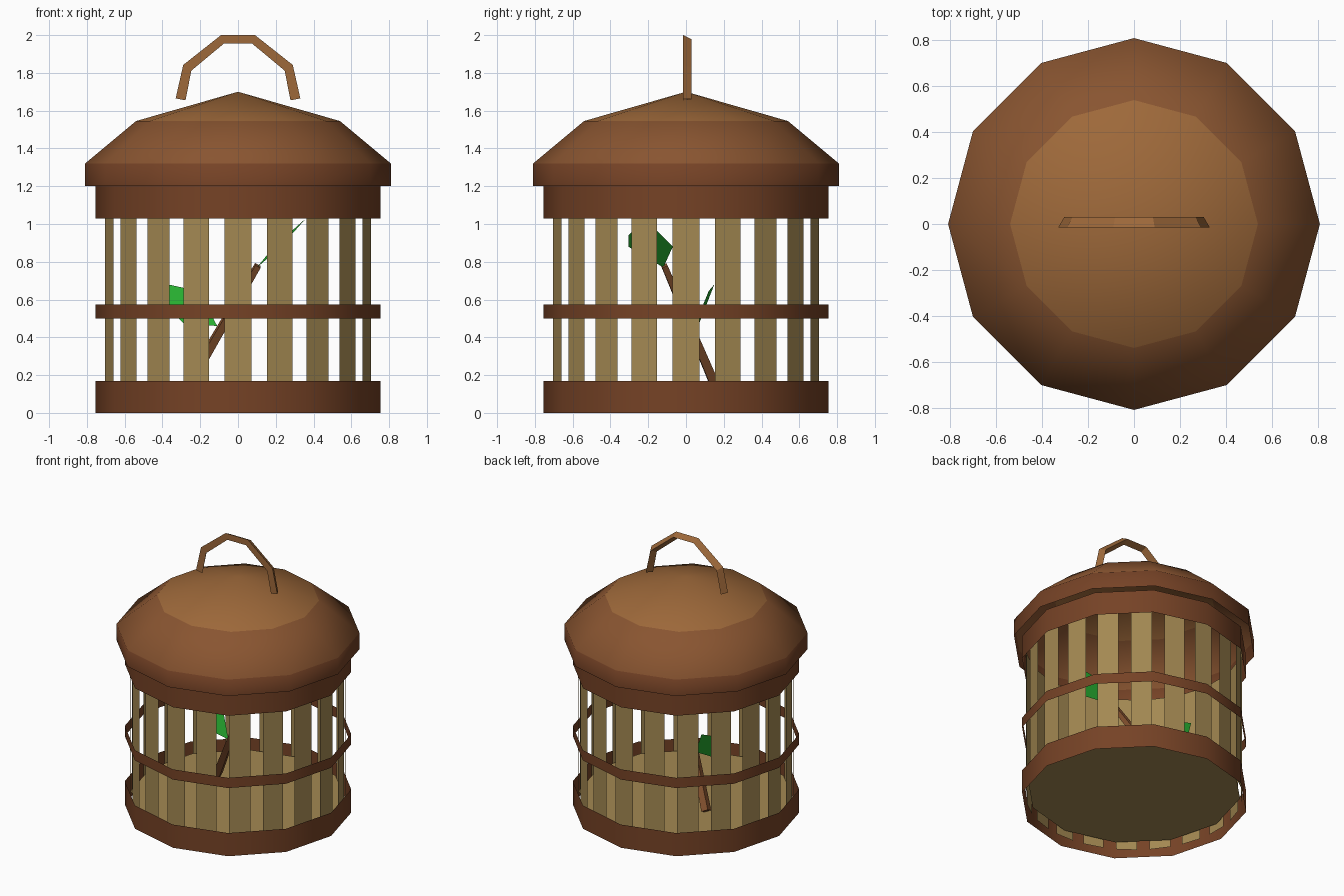
import bpy, bmesh
from math import sin, cos, pi
from mathutils import Vector

if "Cube" in bpy.data.objects:
    bpy.data.objects.remove(bpy.data.objects["Cube"])


def material(name, rgb):
    m = bpy.data.materials.new(name)
    m.diffuse_color = (*rgb, 1)
    m.use_nodes = True
    m.node_tree.nodes["Principled BSDF"].inputs["Base Color"].default_value = m.diffuse_color
    return m


ROOF = material("light_brown", (0.34, 0.14, 0.042))
EAVE = material("mid_brown", (0.25, 0.09, 0.03))
TRIM = material("red_brown", (0.18, 0.055, 0.019))
WOOD = material("tan_wood", (0.37, 0.25, 0.085))
LEAF = material("leaf_green", (0.02, 0.42, 0.03))


def build(name, verts, faces, mats, smooth=False, slots=None):
    me = bpy.data.meshes.new(name)
    me.from_pydata([tuple(v) for v in verts], [], faces)
    for m in mats:
        me.materials.append(m)
    for i, p in enumerate(me.polygons):
        p.use_smooth = smooth
        p.material_index = slots[i] if slots else 0
    ob = bpy.data.objects.new(name, me)
    bpy.context.collection.objects.link(ob)
    return ob


def loft(sections):
    # quads joining equal closed sections, with open ends
    n = len(sections[0])
    verts = [v for s in sections for v in s]
    faces = [(k * n + i, k * n + (i + 1) % n, (k + 1) * n + (i + 1) % n, (k + 1) * n + i)
             for k in range(len(sections) - 1) for i in range(n)]
    return verts, faces


def circle(r, z, n=12):
    return [(r * cos(2 * pi * i / n), r * sin(2 * pi * i / n), z) for i in range(n)]


# domed roof: rim, lower slope and upper cone
verts, faces = loft([circle(0.81, 1.2), circle(0.81, 1.32), circle(0.54, 1.545)])
verts.append((0, 0, 1.70))
faces += [(24 + i, 24 + (i + 1) % 12, 36) for i in range(12)]
build("roof", verts, faces, [TRIM, EAVE, ROOF], True, [i // 12 for i in range(36)])

# hoops around the bars
for name, z0, z1 in (("bottom_hoop", 0, 0.17), ("middle_hoop", 0.5, 0.575), ("top_hoop", 1.03, 1.2)):
    build(name, *loft([circle(0.755, z0), circle(0.755, z1)]), [TRIM], True)

# floor
build("floor", circle(0.715, 0.10), [tuple(range(12))], [WOOD])

# twenty flat bars
verts, faces = [], []
for i in range(20):
    a = 2 * pi * i / 20
    out, side = Vector((cos(a), sin(a), 0)) * 0.716, Vector((-sin(a), cos(a), 0)) * 0.071
    for s, z in ((-1, 0.05), (1, 0.05), (1, 1.2), (-1, 1.2)):
        verts.append(out + side * s + Vector((0, 0, z)))
    faces.append(tuple(range(4 * i, 4 * i + 4)))
build("bars", verts, faces, [WOOD])

# three-sided carrying handle, mirrored across x
half = [((-0.33, 1.665), (-0.278, 1.655)), ((-0.29, 1.842), (-0.247, 1.812)), ((-0.09, 2.0), (-0.075, 1.955))]
pairs = half + [((-o[0], o[1]), (-i[0], i[1])) for o, i in reversed(half)]
sections = [[(o[0], -0.015, o[1]), ((o[0] + i[0]) / 2, 0.03, (o[1] + i[1]) / 2), (i[0], -0.015, i[1])]
            for o, i in pairs]
build("handle", *loft(sections), [ROOF])

# slanted twig
start, end = Vector((-0.28, 0.165, 0.12)), Vector((0.105, -0.115, 0.78))
rot = (end - start).to_track_quat('Z', 'Y')
sections = [[c + rot @ Vector(p) for p in circle(r, 0, 4)] for c, r in ((start, 0.035), (end, 0.022))]
verts, faces = loft(sections)
build("twig", verts, faces + [(3, 2, 1, 0), (4, 5, 6, 7)], [EAVE])

# two leaves
build("lower_leaf", [(-0.11, 0.045, 0.46), (-0.29, 0.07, 0.475), (-0.37, 0.10, 0.56),
                     (-0.37, 0.15, 0.68), (-0.21, 0.12, 0.645)], [(0, 1, 2, 3, 4)], [LEAF])
build("upper_leaf", [(0.10, -0.12, 0.77), (0.19, -0.07, 0.88), (0.36, -0.22, 1.03),
                     (0.28, -0.305, 0.94), (0.23, -0.305, 0.88)], [(0, 1, 2, 3, 4)], [LEAF])
